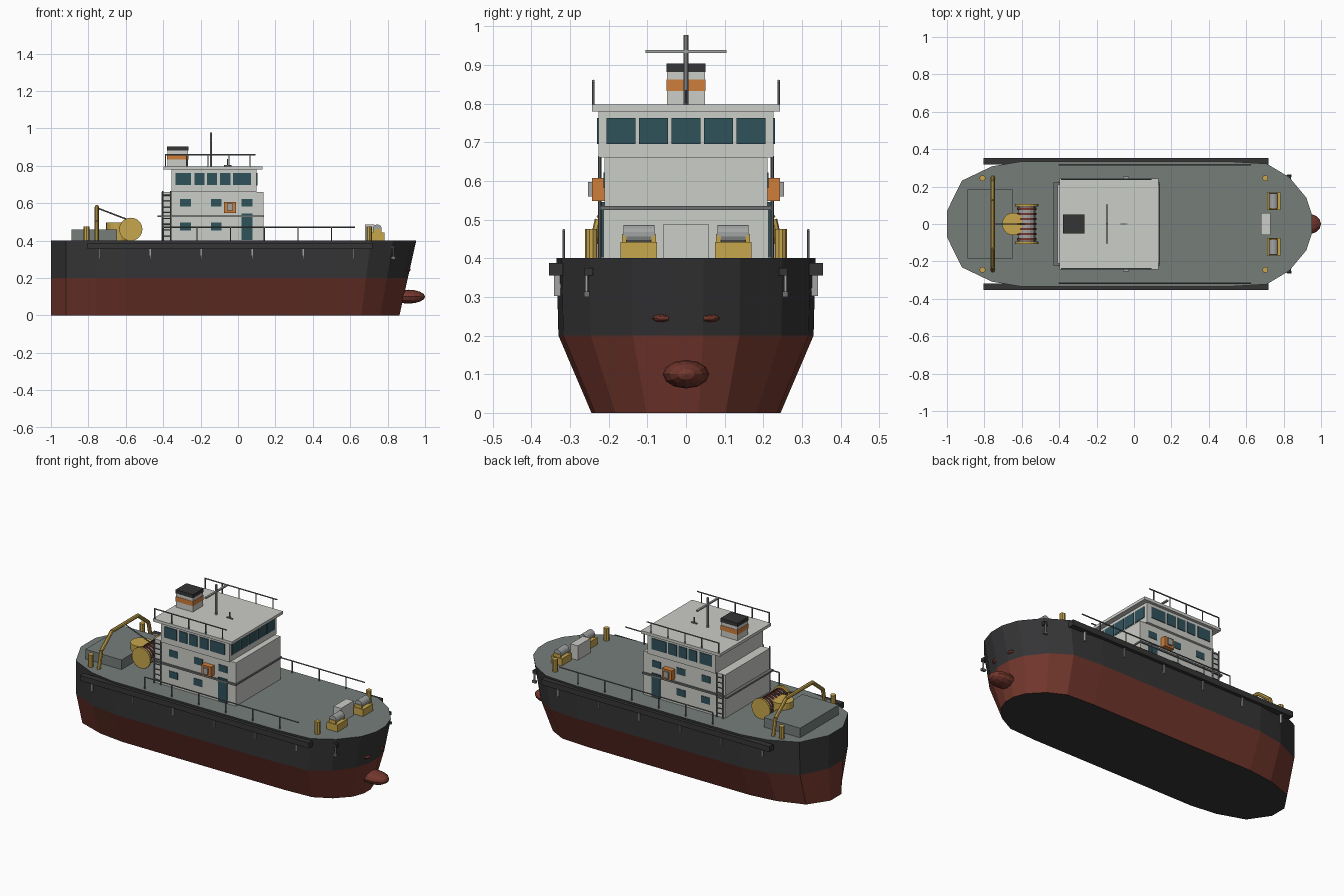
import bpy, bmesh, math
from mathutils import Vector

cube = bpy.data.objects.get("Cube")
if cube:
    bpy.data.objects.remove(cube, do_unlink=True)


def material(name, r, g, b):
    m = bpy.data.materials.new(name)
    m.use_nodes = True
    m.diffuse_color = (r, g, b, 1)
    m.node_tree.nodes["Principled BSDF"].inputs["Base Color"].default_value = (r, g, b, 1)
    return m


BLACK = material("hull black", .035, .035, .037)
RED = material("bottom red", .17, .038, .026)
DECK = material("deck green grey", .18, .21, .195)
WHITE = material("house white", .6, .61, .57)
GOLD = material("machinery yellow", .57, .38, .075)
ORANGE = material("safety orange", .62, .21, .045)
GLASS = material("window teal", .03, .085, .105)
METAL = material("light metal", .36, .37, .37)
RAIL = material("rail grey", .16, .17, .17)


def finish(bm, name, *mats):
    bmesh.ops.recalc_face_normals(bm, faces=bm.faces)
    me = bpy.data.meshes.new(name)
    bm.to_mesh(me)
    bm.free()
    for m in mats:
        me.materials.append(m)
    ob = bpy.data.objects.new(name, me)
    bpy.context.collection.objects.link(ob)
    return ob


def box(name, mat, x, y, z):
    """Box from (low, high) ranges."""
    bm = bmesh.new()
    bmesh.ops.create_cube(bm, size=1)
    for v in bm.verts:
        v.co = [r[0] if c < 0 else r[1] for c, r in zip(v.co, (x, y, z))]
    return finish(bm, name, mat)


def rod(name, mat, a, b, r, sides=6):
    """Cylinder between two points."""
    a, b = Vector(a), Vector(b)
    bm = bmesh.new()
    bmesh.ops.create_cone(bm, cap_ends=True, segments=sides, radius1=r, radius2=r,
                          depth=(b - a).length)
    turn = (b - a).to_track_quat('Z', 'Y')
    for v in bm.verts:
        v.co = turn @ v.co + (a + b) / 2
    return finish(bm, name, mat)


def ellipsoid(name, mat, centre, size, u=12, v=8):
    bm = bmesh.new()
    bmesh.ops.create_uvsphere(bm, u_segments=u, v_segments=v, radius=1)
    for p in bm.verts:
        # poles lie along the ship
        p.co = Vector((p.co.z * size[0], p.co.y * size[1], p.co.x * size[2])) + Vector(centre)
    return finish(bm, name, mat)


def side_box(name, mat, x, y, z):
    """Matching boxes on both sides of the ship; y is measured outward."""
    box("left_" + name, mat, x, y, z)
    box("right_" + name, mat, x, (-y[1], -y[0]), z)


# Hull: three stacked outlines, raked at the bow and narrowed at the keel
half = [(-1, .07), (-.92, .232), (-.76, .308), (-.6, .335), (.5, .335),
        (.71, .322), (.83, .25), (.922, .14), (.953, .045)]
outline = half + [(x, -y) for x, y in reversed(half)]
bm = bmesh.new()
rings = []
for z, wide, bow in ((0, .73, .865), (.2, .985, .91), (.4, 1, .955)):
    ring = []
    for x, y in outline:
        if x > .4:
            x = .4 + (x - .4) * (bow - .4) / .555
        ring.append(bm.verts.new((x, y * wide, z)))
    rings.append(ring)
n = len(outline)
for level, (low, high) in enumerate(zip(rings, rings[1:])):
    for i in range(n):
        j = (i + 1) % n
        face = bm.faces.new((low[i], low[j], high[j], high[i]))
        face.material_index = 1 - level
bm.faces.new(rings[0])
bm.faces.new(rings[2]).material_index = 2
finish(bm, "hull", BLACK, RED, DECK)
ellipsoid("bow_bulb", RED, (.91, 0, .1), (.09, .06, .037))

# Fenders with hanging brackets, anchors and bow marks
side_box("fender", BLACK, (-.805, .72), (.318, .354), (.355, .388))
for i in range(6):
    x = -.74 + i * .272
    side_box(f"fender_bracket_{i}", METAL, (x - .004, x + .004), (.325, .341), (.302, .357))
for s, side in ((1, "left"), (-1, "right")):
    rod(side + "_anchor_shank", METAL, (.83, s * .257, .305), (.83, s * .257, .37), .005)
    box(side + "_anchor_head", RAIL, (.818, .842), sorted((s * .25, s * .264)), (.3, .314))
    box(side + "_hawse_plate", BLACK, (.815, .84), sorted((s * .24, s * .262)), (.355, .375))
    ellipsoid(side + "_bow_mark", RED, (.905, s * .06, .245), (.018, .028, .011), 8, 6)

# Deckhouse tiers, bridge and roof
box("lower_house", WHITE, (-.41, .135), (-.213, .213), (.4, .525))
box("house_ledge", RAIL, (-.43, .14), (-.221, .221), (.525, .535))
box("upper_house", WHITE, (-.41, .135), (-.211, .211), (.535, .66))
box("bridge", WHITE, (-.355, .1), (-.226, .226), (.66, .782))
box("bridge_roof", WHITE, (-.398, .13), (-.243, .243), (.78, .797))

# Windows and doors
for i, x in enumerate((-.31, -.145, .02)):
    if i < 2:
        side_box(f"lower_window_{i}", GLASS, (x, x + .058), (.21, .216), (.455, .496))
    side_box(f"upper_window_{i}", GLASS, (x, x + .058), (.208, .214), (.582, .622))
side_box("door", GLASS, (.02, .078), (.21, .218), (.402, .545))
for i, (a, b) in enumerate(((-.333, -.25), (-.232, -.178), (-.165, -.111),
                            (-.097, -.04), (-.027, .07))):
    side_box(f"bridge_window_{i}", GLASS, (a, b), (.223, .23), (.696, .762))
for i in range(5):
    y = -.168 + i * .084
    box(f"front_window_{i}", GLASS, (.097, .104), (y - .037, y + .037), (.695, .762))

# Life-saving boxes
side_box("safety_box", ORANGE, (-.075, -.01), (.208, .243), (.548, .607))
side_box("safety_box_lid", METAL, (-.058, -.027), (.243, .253), (.56, .597))

# Funnel in colour bands
for name, mat, lo, hi, g in (("funnel_base", WHITE, .795, .833, 0),
                             ("funnel_band", ORANGE, .833, .862, .002),
                             ("funnel_upper", WHITE, .862, .881, 0),
                             ("funnel_cap", BLACK, .881, .903, .002)):
    box(name, mat, (-.378 - g, -.267 + g), (-.049 - g, .049 + g), (lo, hi))

# Mast and roof antenna
rod("mast", METAL, (-.145, 0, .79), (-.145, 0, .977), .006, 8)
box("mast_yard", METAL, (-.151, -.139), (-.105, .105), (.931, .939))
rod("roof_antenna", RAIL, (-.055, 0, .79), (-.055, 0, .835), .003)
box("antenna_foot", RAIL, (-.075, -.035), (-.003, .003), (.797, .803))

# Railings and ladders
for s, side in ((1, "left"), (-1, "right")):
    y = s * .24
    rod(side + "_roof_rail", RAIL, (-.39, y, .858), (.093, y, .858), .004)
    for i in range(5):
        x = -.387 + i * .113
        rod(f"{side}_roof_post_{i}", RAIL, (x, y, .79), (x, y, .858), .0035)
    y = s * .316
    rod(side + "_deck_rail", RAIL, (-.4, y, .472), (.625, y, .472), .004)
    for i in range(6):
        x = -.4 + i * .18
        rod(f"{side}_deck_post_{i}", RAIL, (x, y, .395), (x, y, .472), .0035)
    y = s * .223
    for x in (-.402, -.36):
        rod(f"{side}_ladder_stile", RAIL, (x, y, .4), (x, y, .665), .004)
    for i in range(8):
        z = .425 + i * .031
        rod(f"{side}_ladder_rung_{i}", RAIL, (-.402, y, z), (-.36, y, z), .003)

# Bollards
for x in (-.81, .702):
    for y in (-.245, .245):
        rod("bollard", GOLD, (x, y, .39), (x, y, .475), .016, 10)

# Aft hatch, capstan and striped cable reel
box("aft_hatch", DECK, (-.89, -.648), (-.184, .184), (.4, .458))
rod("capstan", GOLD, (-.645, 0, .4), (-.645, 0, .497), .06, 20)
for y in (-.1, .1):
    rod("reel_flange", GOLD, (-.573, y - .006, .46), (-.573, y + .006, .46), .062, 20)
rod("reel_drum", METAL, (-.573, -.095, .46), (-.573, .095, .46), .046, 16)
for i in range(7):
    y = -.081 + i * .027
    rod(f"reel_cable_{i}", RED, (-.573, y - .006, .46), (-.573, y + .006, .46), .052, 16)

# Arched stern frame with stay
arch = [(-.25, .39), (-.225, .5), (-.125, .58), (.125, .58), (.225, .5), (.25, .39)]
for i, ((y0, z0), (y1, z1)) in enumerate(zip(arch, arch[1:])):
    rod(f"stern_frame_{i}", GOLD, (-.755, y0, z0), (-.755, y1, z1), .011, 8)
rod("stern_frame_stay", RAIL, (-.755, 0, .575), (-.585, 0, .51), .004)

# Bow windlasses and deck locker
for s in (1, -1):
    y = s * .122
    box("windlass_base", GOLD, (.71, .782), (y - .047, y + .047), (.4, .442))
    rod("windlass_drum", METAL, (.745, y - .04, .462), (.745, y + .04, .462), .024, 14)
    for e in (-.038, .038):
        box("windlass_cheek", GOLD, (.722, .768), (y + e - .006, y + e + .006), (.44, .462))
box("deck_locker", WHITE, (.68, .73), (-.06, .06), (.4, .487))
